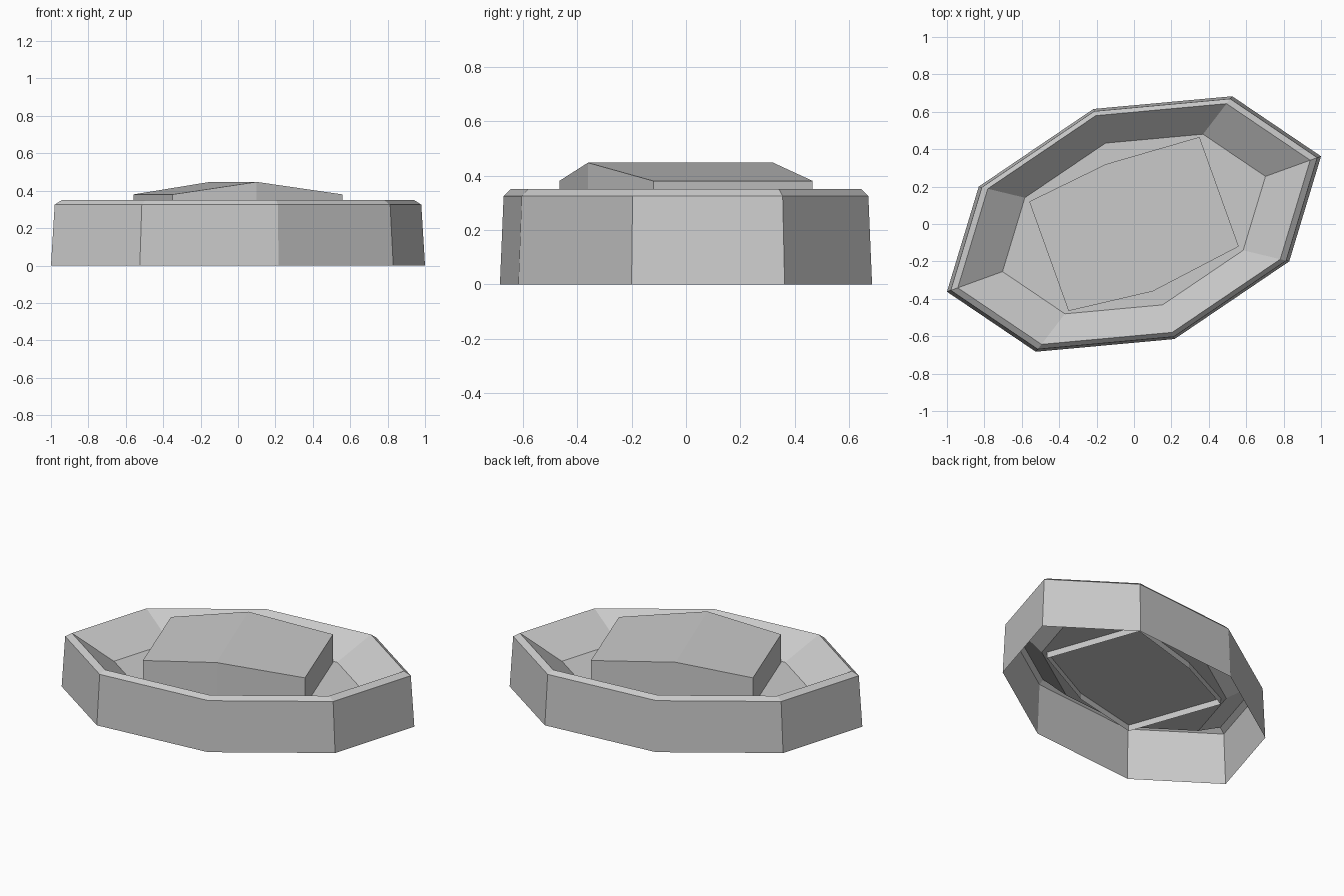
import bpy
import bmesh

cube = bpy.data.objects.get("Cube")
if cube:
    bpy.data.objects.remove(cube)

# Single plain grey
GREY = (0.6, 0.6, 0.6, 1)
grey = bpy.data.materials.new("stone_grey")
grey.use_nodes = True
grey.diffuse_color = GREY
grey.node_tree.nodes["Principled BSDF"].inputs["Base Color"].default_value = GREY


def with_opposite(half):
    """Complete a half outline by turning it half way round the centre."""
    return half + [(-x, -y) for x, y in half]


def skin(name, loops, faces_on_last):
    """Bridge matching outlines in order, then close the last one."""
    bm = bmesh.new()
    rings = [[bm.verts.new(p) for p in loop] for loop in loops]
    n = len(rings[0])
    for low, high in zip(rings, rings[1:]):
        for i in range(n):
            j = (i + 1) % n
            bm.faces.new((low[i], low[j], high[j], high[i]))
    for ids in faces_on_last:
        bm.faces.new([rings[-1][i] for i in ids])
    mesh = bpy.data.meshes.new(name)
    bm.to_mesh(mesh)
    bm.free()
    mesh.materials.append(grey)
    obj = bpy.data.objects.new(name, mesh)
    bpy.context.collection.objects.link(obj)
    return obj


# Basin: outer wall, bevelled lip, sloping inside and floor, open underneath
outline = with_opposite([(-1, -0.362), (-0.525, -0.683), (0.217, -0.615), (0.83, -0.2)])
profile = [(1, 0), (0.98, 0.325), (0.942, 0.35), (0.703, 0.2)]
skin("basin",
     [[(x * s, y * s, z) for x, y in outline] for s, z in profile],
     [range(8)])

# Centre block: six walls reaching just through the floor, with a low ridged top
block = with_opposite([(-0.56, 0.12), (-0.35, -0.465), (0.12, -0.34)])
block[2], block[5] = (0.1, -0.36), (-0.15, 0.32)
ridge = (2, 5)
top = [(x, y, 0.447 if i in ridge else 0.38) for i, (x, y) in enumerate(block)]
skin("centre_block",
     [[(x, y, 0.16) for x, y in block], top],
     [(5, 0, 1, 2), (2, 3, 4, 5)])
